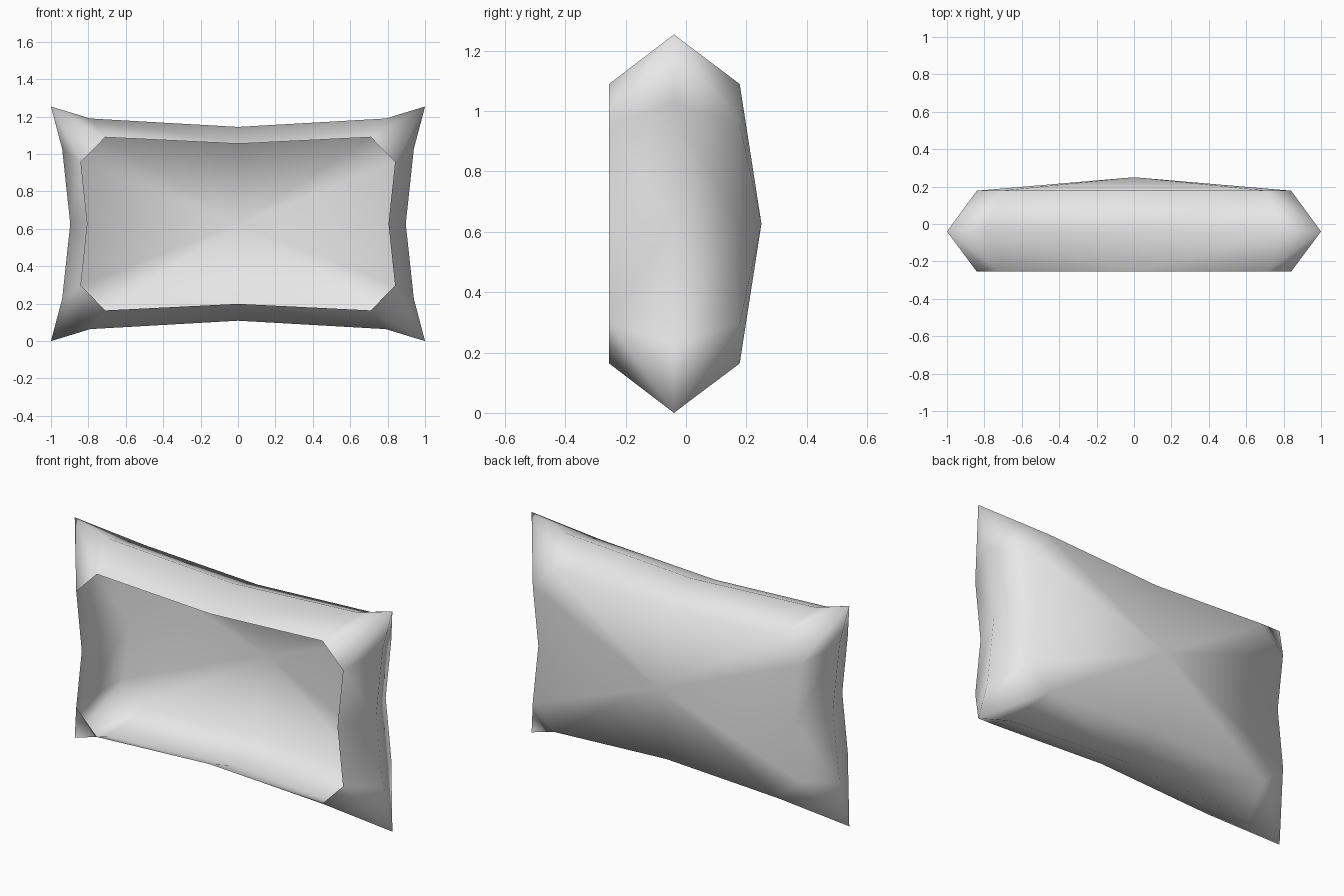
import bpy
import bmesh

cube = bpy.data.objects.get("Cube")
if cube:
    bpy.data.objects.remove(cube)

# Plain grey cloth
cloth = bpy.data.materials.new("grey_cloth")
cloth.use_nodes = True
cloth.diffuse_color = (0.8, 0.8, 0.8, 1)
cloth.node_tree.nodes["Principled BSDF"].inputs["Base Color"].default_value = (0.8, 0.8, 0.8, 1)

# One quarter of each outline, from top middle to side middle (x, z from centre)
MID_Z = 0.627
SEAM = [(0, 0.518), (0.79, 0.563), (1, 0.627), (0.94, 0.4), (0.897, 0)]
RIM = [(0, 0.428), (0.71, 0.463), (0.84, 0.33), (0.805, 0)]
SEAM_Y, FRONT_Y, BACK_Y, APEX_Y = -0.04, -0.255, 0.178, 0.25

bm = bmesh.new()


def ring(points, y):
    return [bm.verts.new((x, y, z)) for x, z in points]


def band(s, r, flip):
    """Puffed border between the seam and a rim, with a pinched corner."""
    faces = [(s[0], s[1], r[1], r[0]), (s[1], s[2], r[1]),
             (s[2], r[2], r[1]), (s[2], s[3], r[2]),
             (s[3], s[4], r[3], r[2])]
    for f in faces:
        bm.faces.new(f[::-1] if flip else f)


seam = ring(SEAM, SEAM_Y)
front_rim = ring(RIM, FRONT_Y)
back_rim = ring(RIM, BACK_Y)
band(seam, front_rim, True)     # front border, open in the middle
band(seam, back_rim, False)     # back border

# Back panel rising to a shallow point
apex = bm.verts.new((0, APEX_Y, 0))
for a, b in zip(back_rim, back_rim[1:]):
    bm.faces.new((a, b, apex))

for f in bm.faces:
    f.smooth = True
mesh = bpy.data.meshes.new("pillow_shell")
bm.to_mesh(mesh)
bm.free()
mesh.materials.append(cloth)

pillow = bpy.data.objects.new("pillow_shell", mesh)
pillow.location.z = MID_Z
bpy.context.collection.objects.link(pillow)

# The other three quarters
mirror = pillow.modifiers.new("four_quarters", "MIRROR")
mirror.use_axis = (True, False, True)
mirror.use_clip = True
mirror.merge_threshold = 0.001
